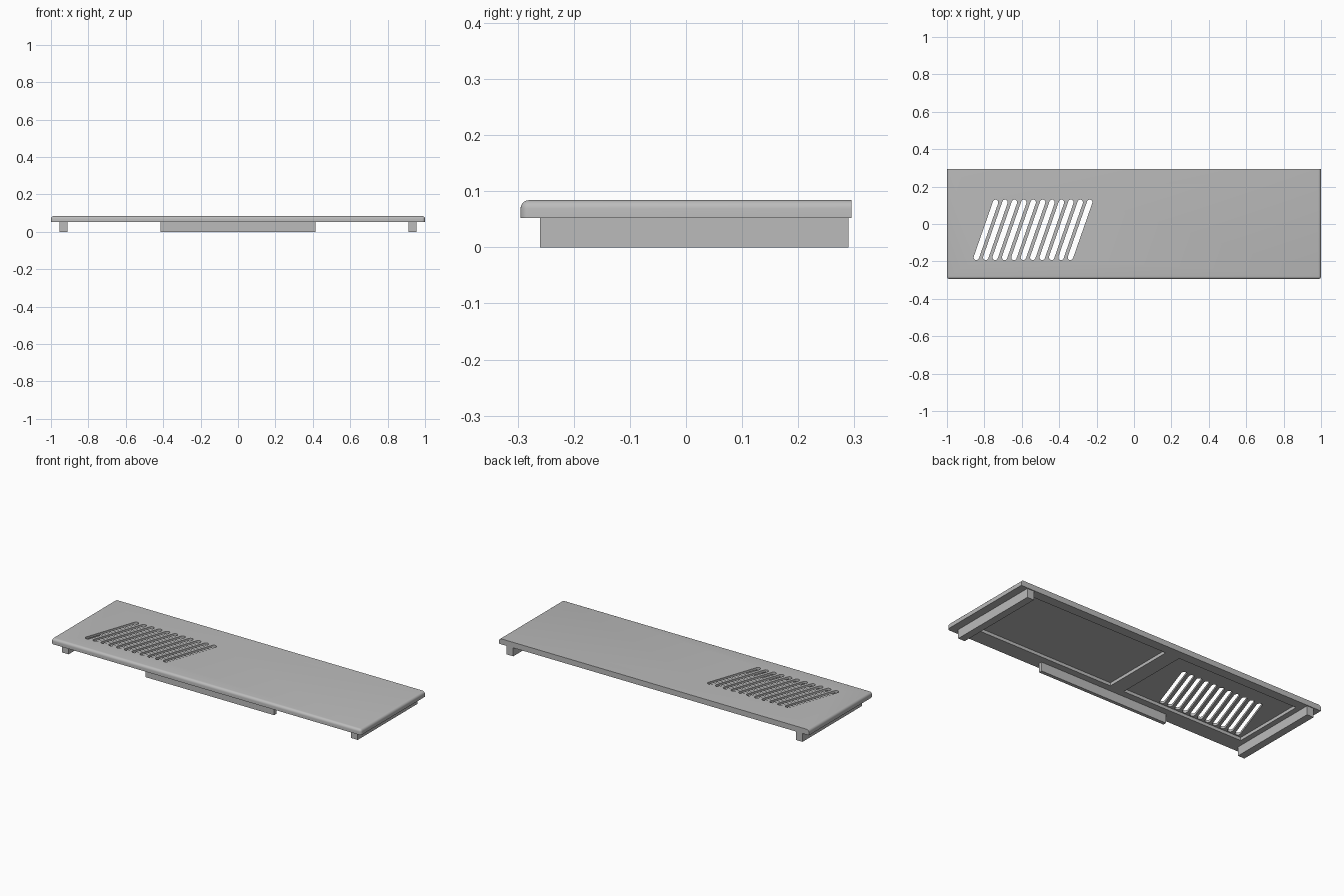
import bpy, bmesh, math
from mathutils import Vector

cube = bpy.data.objects.get("Cube")
if cube:
    bpy.data.objects.remove(cube, do_unlink=True)

grey = bpy.data.materials.new("plain grey")
grey.use_nodes = True
COLOUR = (0.5, 0.5, 0.5, 1)
grey.diffuse_color = COLOUR
grey.node_tree.nodes["Principled BSDF"].inputs["Base Color"].default_value = COLOUR


def finish(name, bm):
    bmesh.ops.recalc_face_normals(bm, faces=bm.faces[:])
    mesh = bpy.data.meshes.new(name)
    bm.to_mesh(mesh)
    bm.free()
    mesh.materials.append(grey)
    ob = bpy.data.objects.new(name, mesh)
    bpy.context.collection.objects.link(ob)
    return ob


def add_box(bm, lo, hi):
    lo, hi = Vector(lo), Vector(hi)
    verts = bmesh.ops.create_cube(bm, size=1)["verts"]
    for v in verts:
        v.co = (lo + hi) / 2 + v.co * (hi - lo)


def box(name, lo, hi):
    bm = bmesh.new()
    add_box(bm, lo, hi)
    return finish(name, bm)


def add_slot(bm, a, b, r, z0, z1, steps=6):
    """Vertical prism with a round-ended outline running from a to b."""
    a, b = Vector(a), Vector(b)
    d = b - a
    base = math.atan2(d.y, d.x)
    outline = []
    for centre, start in ((b, base - math.pi / 2), (a, base + math.pi / 2)):
        for i in range(steps + 1):
            t = start + math.pi * i / steps
            outline.append((centre.x + r * math.cos(t), centre.y + r * math.sin(t)))
    face = bm.faces.new([bm.verts.new((x, y, z0)) for x, y in outline])
    top = bmesh.ops.extrude_face_region(bm, geom=[face])["geom"]
    for v in top:
        if isinstance(v, bmesh.types.BMVert):
            v.co.z = z1


def cut(target, cutter):
    mod = target.modifiers.new("cut", "BOOLEAN")
    mod.operation = "DIFFERENCE"
    mod.solver = "EXACT"
    mod.object = cutter
    bpy.context.view_layer.objects.active = target
    bpy.ops.object.modifier_apply(modifier=mod.name)
    bpy.data.objects.remove(cutter, do_unlink=True)


UNDER, TOP, HALF_Y, FLOOR = 0.052, 0.084, 0.295, 0.07

# Cover plate: rounded along the front and both ends, square at the back
bm = bmesh.new()
add_box(bm, (-1, -HALF_Y, UNDER), (1, HALF_Y, TOP))


def is_rounded(edge):
    mid = (edge.verts[0].co + edge.verts[1].co) / 2
    on_top = mid.z > TOP - 0.001 and mid.y < HALF_Y - 0.001
    front_corner = abs(mid.x) > 0.99 and mid.y < -HALF_Y + 0.001
    return on_top or (front_corner and UNDER < mid.z - 0.001)


bmesh.ops.bevel(bm, geom=[e for e in bm.edges if is_rounded(e)], offset=0.015,
                segments=5, profile=0.5, affect="EDGES")
plate = finish("cover_plate", bm)

# Two shallow pockets underneath, separated by a wide rib
bm = bmesh.new()
for x0, x1 in ((-0.88, -0.1), (-0.01, 0.88)):
    add_box(bm, (x0, -0.2, 0.02), (x1, 0.24, FLOOR))
cut(plate, finish("pocket_cutter", bm))

# Row of slanted vent slots
bm = bmesh.new()
for i in range(11):
    x = -0.843 + 0.0503 * i
    add_slot(bm, (x, -0.179), (x + 0.103, 0.116), 0.0145, 0.03, 0.12)
cut(plate, finish("slot_cutter", bm))

bpy.ops.object.select_all(action="DESELECT")
plate.select_set(True)
bpy.context.view_layer.objects.active = plate
bpy.ops.object.shade_smooth_by_angle(angle=math.radians(35))

# End rails and front locating tab
for name, s in (("left_rail", 1), ("right_rail", -1)):
    x0, x1 = sorted((s * 0.912, s * 0.955))
    box(name, (x0, -0.26, 0), (x1, 0.29, UNDER))
box("front_tab", (-0.415, -0.26, 0), (0.415, -0.24, UNDER))
